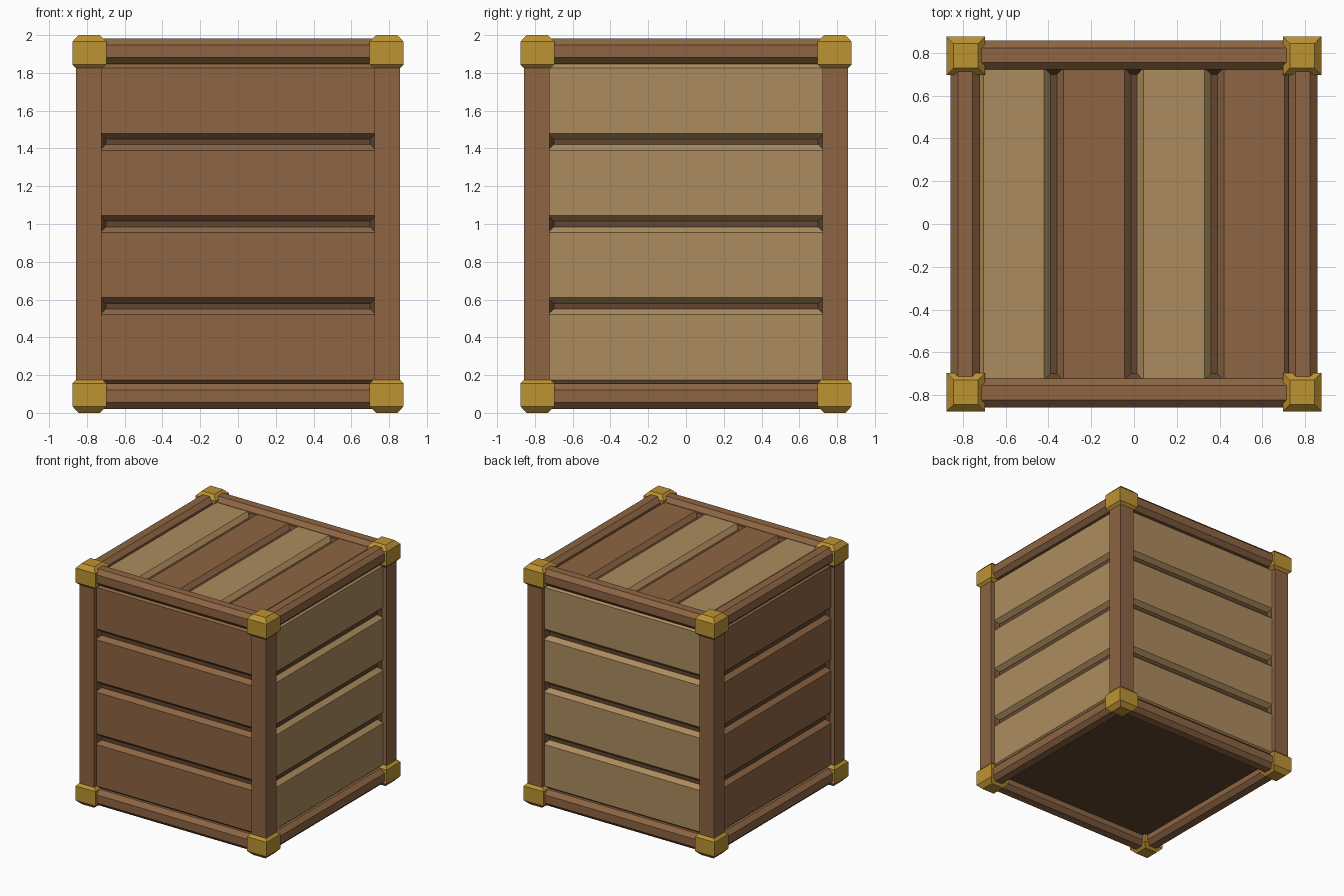
import bpy, bmesh, math
from mathutils import Matrix, Vector

if "Cube" in bpy.data.objects:
    bpy.data.objects.remove(bpy.data.objects["Cube"], do_unlink=True)


def material(name, rgb):
    col = [(c / 255) ** 2.2 for c in rgb] + [1.0]
    m = bpy.data.materials.new(name)
    m.use_nodes = True
    m.diffuse_color = col
    b = m.node_tree.nodes["Principled BSDF"]
    b.inputs["Base Color"].default_value = col
    b.inputs["Roughness"].default_value = 0.8
    return m


BROWN = material("brown wood", (140, 101, 69))
TAN = material("tan wood", (171, 139, 94))
DARK = material("dark wood", (98, 72, 50))
GOLD = material("gold metal", (188, 146, 54))


def loft(name, sections, mat, matrix=Matrix()):
    """Stack of rectangles (height, half width, half depth), capped at both ends."""
    bm = bmesh.new()
    rings = [[bm.verts.new((sx * hx, sy * hy, z))
              for sx, sy in ((-1, -1), (1, -1), (1, 1), (-1, 1))]
             for z, hx, hy in sections]
    for a, b in zip(rings, rings[1:]):
        for i in range(4):
            j = (i + 1) % 4
            bm.faces.new((a[i], a[j], b[j], b[i]))
    bm.faces.new(rings[0][::-1])
    bm.faces.new(rings[-1])
    bm.transform(matrix)
    bmesh.ops.recalc_face_normals(bm, faces=bm.faces)
    me = bpy.data.meshes.new(name)
    bm.to_mesh(me)
    bm.free()
    me.materials.append(mat)
    ob = bpy.data.objects.new(name, me)
    bpy.context.collection.objects.link(ob)
    return ob


def move(x, y, z):
    return Matrix.Translation(Vector((x, y, z)))


BEVEL = 0.035      # depth of the grooves between planks
FLOOR = 0.79       # groove floor distance from the centre
TOP_FLOOR = 1.91


def plank(name, half_x, half_y, mat, matrix, slope=0.03, depth=BEVEL):
    return loft(name, [(0, half_x, half_y), (depth, half_x - slope, half_y - slope)], mat, matrix)


# Dark inner box
loft("inner_box", [(0.1, FLOOR, FLOOR), (TOP_FLOOR, FLOOR, FLOOR)], DARK)

# Four planked walls with sloped groove ends
walls = [("front", 0, BROWN), ("left", 90, TAN), ("back", 180, TAN), ("right", 270, BROWN)]
for side, angle, mat in walls:
    frame = (Matrix.Rotation(math.radians(angle), 4, 'Z') @ move(0, -FLOOR, 0)
             @ Matrix.Rotation(math.radians(90), 4, 'X'))
    for i in range(4):
        plank(f"{side}_plank_{i + 1}", 0.775, 0.2025, mat, frame @ move(0, 0.3475 + 0.435 * i, 0))
    for s in (-1, 1):
        plank(f"{side}_groove_end", 0.04, 0.85, DARK, frame @ move(s * 0.74, 1, 0), depth=0.034)

# Lid planks in alternating colours
for i in range(4):
    plank(f"lid_plank_{i + 1}", 0.1725, 0.775, (TAN, BROWN)[i % 2],
          move(-0.5625 + 0.375 * i, 0, TOP_FLOOR))
for s in (-1, 1):
    plank("lid_groove_end", 0.75, 0.04, DARK, move(0, s * 0.74, TOP_FLOOR), depth=0.034)

# Square corner posts
POST = 0.0675
for sx in (-1, 1):
    for sy in (-1, 1):
        loft("corner_post", [(0.1, POST, POST), (1.9, POST, POST)], BROWN,
             move(sx * 0.79, sy * 0.79, 0))


# Chamfered rails along the top and bottom edges
def rail(name, matrix):
    ob = loft(name, [(-0.76, POST, POST), (0.76, POST, POST)], BROWN)
    bm = bmesh.new()
    bm.from_mesh(ob.data)
    long_edges = [e for e in bm.edges if e.calc_length() > 1]
    bmesh.ops.bevel(bm, geom=long_edges, offset=0.034, segments=1, affect='EDGES')
    bm.transform(matrix)
    bm.to_mesh(ob.data)
    bm.free()


for side, angle, _ in walls:
    for level, z in (("bottom", 0.0875), ("top", 1.9145)):
        rail(f"{level}_{side}_rail", Matrix.Rotation(math.radians(angle), 4, 'Z')
             @ move(0, -0.79, z) @ Matrix.Rotation(math.radians(90), 4, 'Y'))

# Gold corner caps, tapered towards the outside and onto the posts
cap = [(0, 0.057), (0.035, 0.09), (0.155, 0.09), (0.178, 0.068)]
for sx in (-1, 1):
    for sy in (-1, 1):
        for level, base, up in (("bottom", 0, 1), ("top", 2, -1)):
            loft(f"{level}_corner_cap", [(base + up * h, w, w) for h, w in cap], GOLD,
                 move(sx * 0.787, sy * 0.787, 0))
